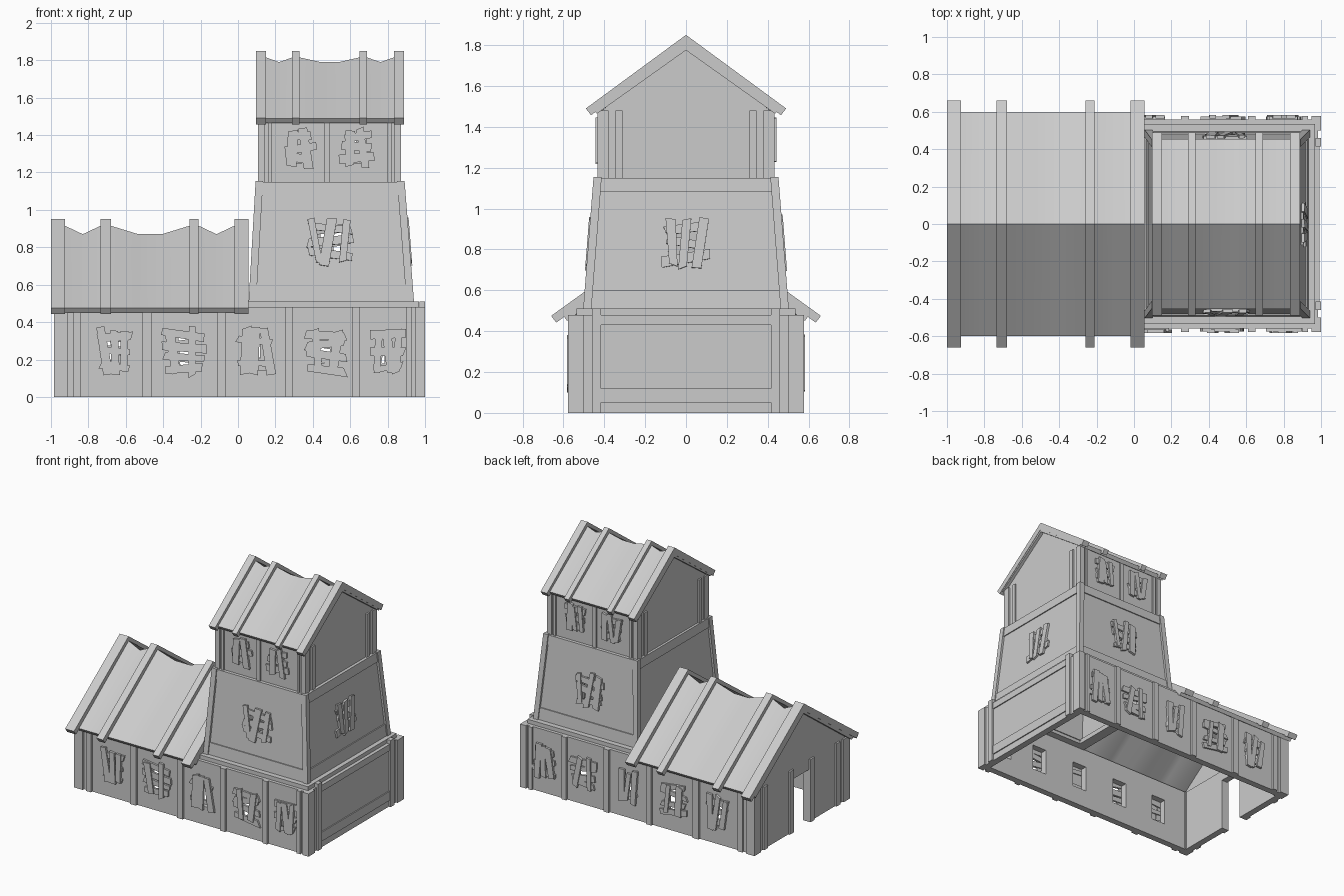
import bpy, bmesh, math, random
from mathutils import Vector as V

if "Cube" in bpy.data.objects:
    bpy.data.objects.remove(bpy.data.objects["Cube"])
random.seed(4)


def solid(bm, rings, loop=False):
    # skin a row of rings; cap the ends unless looped
    vs = [[bm.verts.new(p) for p in r] for r in rings]
    n = len(vs[0])
    pairs = list(zip(vs, vs[1:])) + ([(vs[-1], vs[0])] if loop else [])
    for a, b in pairs:
        for i in range(n):
            bm.faces.new((a[i], a[(i + 1) % n], b[(i + 1) % n], b[i]))
    if not loop:
        bm.faces.new(vs[0])
        bm.faces.new(vs[-1])


def rect(x0, x1, y0, y1, z):
    return [(x0, y0, z), (x1, y0, z), (x1, y1, z), (x0, y1, z)]


def box(bm, x0, x1, y0, y1, z0, z1):
    solid(bm, [rect(x0, x1, y0, y1, z0), rect(x0, x1, y0, y1, z1)])


def shell(bm, r0, r1, t, z0, z1):
    # four walls of thickness t, open top and bottom; r = (x0, x1, half depth)
    def ring(r, d, z):
        return rect(r[0] + d, r[1] - d, -r[2] + d, r[2] - d, z)
    solid(bm, [ring(r0, 0, z0), ring(r1, 0, z1), ring(r1, t, z1), ring(r0, t, z0)], True)


def finish(name, bm):
    bmesh.ops.recalc_face_normals(bm, faces=bm.faces)
    me = bpy.data.meshes.new(name)
    bm.to_mesh(me)
    bm.free()
    ob = bpy.data.objects.new(name, me)
    bpy.context.collection.objects.link(ob)
    return ob


def cut(ob, boxes):
    bm = bmesh.new()
    for b in boxes:
        box(bm, *b)
    c = finish("cutter", bm)
    c.hide_render = True
    m = ob.modifiers.new("openings", 'BOOLEAN')
    m.operation, m.object, m.solver = 'DIFFERENCE', c, 'EXACT'
    bpy.context.view_layer.objects.active = ob
    bpy.ops.object.modifier_apply(modifier=m.name)
    bpy.data.objects.remove(c)


def planks(name, c, u, v, w, h, nh, nv):
    # rough boards nailed over a window: nh across, nv upright
    c, u, v = V(c), V(u).normalized(), V(v).normalized()
    n = u.cross(v)
    bm = bmesh.new()
    j = lambda s: random.uniform(-s, s)
    for k, (count, a, b, la, lb) in enumerate(((nh, u, v, w, h), (nv, v, u, h, w))):
        for i in range(count):
            o = ((i + .5) / count - .5) * lb + j(.01)
            t, hw, L = math.tan(j(.2)), random.uniform(.017, .025), la / 2 + j(.015)
            pts = [(-L + j(.012), -hw), (L + j(.012), -hw + j(.006)),
                   (L + j(.012), hw), (-L + j(.012), hw + j(.006))]
            solid(bm, [[c + a * p + b * (o + q + p * t) + n * d for p, q in pts]
                       for d in (k * .008 - .003, k * .008 + .014)])
    finish(name, bm)


# hall walls with window and doorway openings
WX = (-.66, -.29, .09, .47, .80)
bm = bmesh.new()
shell(bm, (-.97, .985, .56), (-.97, .985, .56), .05, 0, .48)
hall = finish("hall_walls", bm)
cut(hall, [(x - .06, x + .06, -.7, .7, .14, .34) for x in WX] + [(-1.1, -.85, -.10, .10, -.1, .40)])

# hall posts, corners and rails
bm = bmesh.new()
for s in (-1, 1):
    def ybox(x0, x1, y0, y1, z0, z1):
        box(bm, x0, x1, min(s * y0, s * y1), max(s * y0, s * y1), z0, z1)
    for x0, x1 in ((-.88, -.84), (-.51, -.46), (-.11, -.065), (.25, .295), (.61, .65), (.90, .93)):
        ybox(x0, x1, .54, .577, 0, .48)
    for x0, x1 in ((-.983, -.91), (.95, 1.0)):
        ybox(x0, x1, .50, .577, 0, .48)
    for x0, x1 in ((-.983, -.95), (.97, 1.0)):
        ybox(x0, x1, .415, .46, 0, .51 if x0 > 0 else .48)
    ybox(-.983, -.94, .10, .15, 0, .48)
for z0, z1 in ((.05, .12), (.43, .48)):
    box(bm, .97, .993, -.415, .415, z0, z1)
finish("hall_timbers", bm)

# ledge under the tower
bm = bmesh.new()
shell(bm, (.05, .967, .535), (.05, .967, .535), .08, .475, .51)
finish("tower_ledge", bm)


# tapered tower; foot() gives its outline at a height
def foot(z, g=0):
    t = (z - .51) / .64
    return (.073 + .037 * t - g, .925 - .05 * t + g, .487 - .05 * t + g)


bm = bmesh.new()
shell(bm, foot(.50), foot(1.15), .04, .50, 1.15)
tower = finish("tower_walls", bm)
cut(tower, [(.42, .56, -.6, .6, .74, .92), (.8, 1, -.07, .07, .74, .92)])
bm = bmesh.new()
for z0, z1 in ((.51, .60), (1.08, 1.15)):
    shell(bm, foot(z0, .008), foot(z1, .008), .03, z0, z1)
for sx in (0, 1):
    for sy in (-1, 1):
        rings = []
        for z in (.51, 1.155):
            a, b, d = foot(z, .016)
            x = (b - .04, b) if sx else (a, a + .04)
            y = sorted((sy * d, sy * (d - .04)))
            rings.append(rect(*x, *y, z))
        solid(bm, rings)
finish("tower_timbers", bm)

# upper room
UX = (.33, .635)
bm = bmesh.new()
shell(bm, (.12, .86, .42), (.12, .86, .42), .035, 1.12, 1.48)
room = finish("upper_room_walls", bm)
cut(room, [(x - .05, x + .05, -.6, .6, 1.25, 1.41) for x in UX])
bm = bmesh.new()
for s in (-1, 1):
    y0, y1 = sorted((s * .40, s * .432))
    for x0, x1 in ((.16, .18), (.46, .49), (.80, .82)):
        box(bm, x0, x1, y0, y1, 1.14, 1.48)
    for x0, x1 in ((.108, .145), (.835, .872)):
        box(bm, x0, x1, *sorted((s * .38, s * .432)), 1.14, 1.48)
        box(bm, x0, x1, *sorted((s * .31, s * .345)), 1.14, 1.48)
finish("upper_room_timbers", bm)


# roofs: sagging sheet between raised ribs
def section(x, e, ze, zr, t, inset):
    return [(x, -e, ze), (x, 0, zr), (x, e, ze),
            (x, e - inset, ze - t * .6), (x, 0, zr - t), (x, -e + inset, ze - t * .6)]


def roof(name, ribs, top, eave, rib_z, sheet_eave, sheet_z, drop, sag):
    bm = bmesh.new()
    for x0, x1 in ribs:
        solid(bm, [section(x, eave, rib_z, top, .055, .025) for x in (x0, x1)])
    finish(name + "_ribs", bm)
    bm = bmesh.new()
    zr = top - drop
    stations = [(ribs[0][0] + .003, zr)]
    for i, ((_, a), (b, _)) in enumerate(zip(ribs, ribs[1:])):
        mids = (.35, .65) if i == 1 else (.5,)
        stations += [(a, zr)] + [(a + (b - a) * f, zr - sag) for f in mids] + [(b, zr)]
    stations.append((ribs[-1][1] - .003, zr))
    solid(bm, [section(x, sheet_eave, sheet_z, z, .04, .018) for x, z in stations])
    ob = finish(name + "_sheet", bm)
    bpy.ops.object.select_all(action='DESELECT')
    ob.select_set(True)
    bpy.context.view_layer.objects.active = ob
    bpy.ops.object.shade_smooth_by_angle(angle=math.radians(30))


def gable(name, x0, x1, w, z0, z1):
    bm = bmesh.new()
    solid(bm, [[(x, -w, z0), (x, w, z0), (x, 0, z1)] for x in (x0, x1)])
    finish(name, bm)


roof("hall_roof", ((-1, -.925), (-.735, -.68), (-.26, -.21), (-.02, .055)),
     .95, .66, .475, .60, .475, .035, .045)
roof("tower_roof", ((.095, .15), (.29, .33), (.65, .69), (.833, .887)),
     1.85, .49, 1.49, .455, 1.488, .035, .025)
gable("hall_gable", -.97, -.93, .55, .475, .885)
gable("tower_gable_left", .12, .145, .42, 1.475, 1.785)
gable("tower_gable_right", .835, .86, .42, 1.475, 1.785)

# boarded windows
for s, side in ((-1, "front"), (1, "back")):
    u = (-s, 0, 0)
    for i, x in enumerate(WX):
        nh, nv = ((3, 3), (4, 2), (2, 3), (4, 2), (3, 3))[i]
        planks(f"hall_boards_{side}_{i}", (x, s * .56, .245), u, (0, 0, 1),
               .21 if nh == 4 else .17, .24, nh, nv)
    planks(f"tower_boards_{side}", (.49, s * .462, .83), u, (0, -s * .05, .64), .22, .23, 3, 3)
    for i, x in enumerate(UX):
        planks(f"upper_boards_{side}_{i}", (x, s * .42, 1.33), u, (0, 0, 1), .15, .19, 3, 2 + (s > 0))
planks("tower_boards_right", (.90, 0, .83), (0, 1, 0), (-.05, 0, .64), .22, .24, 3, 3)
